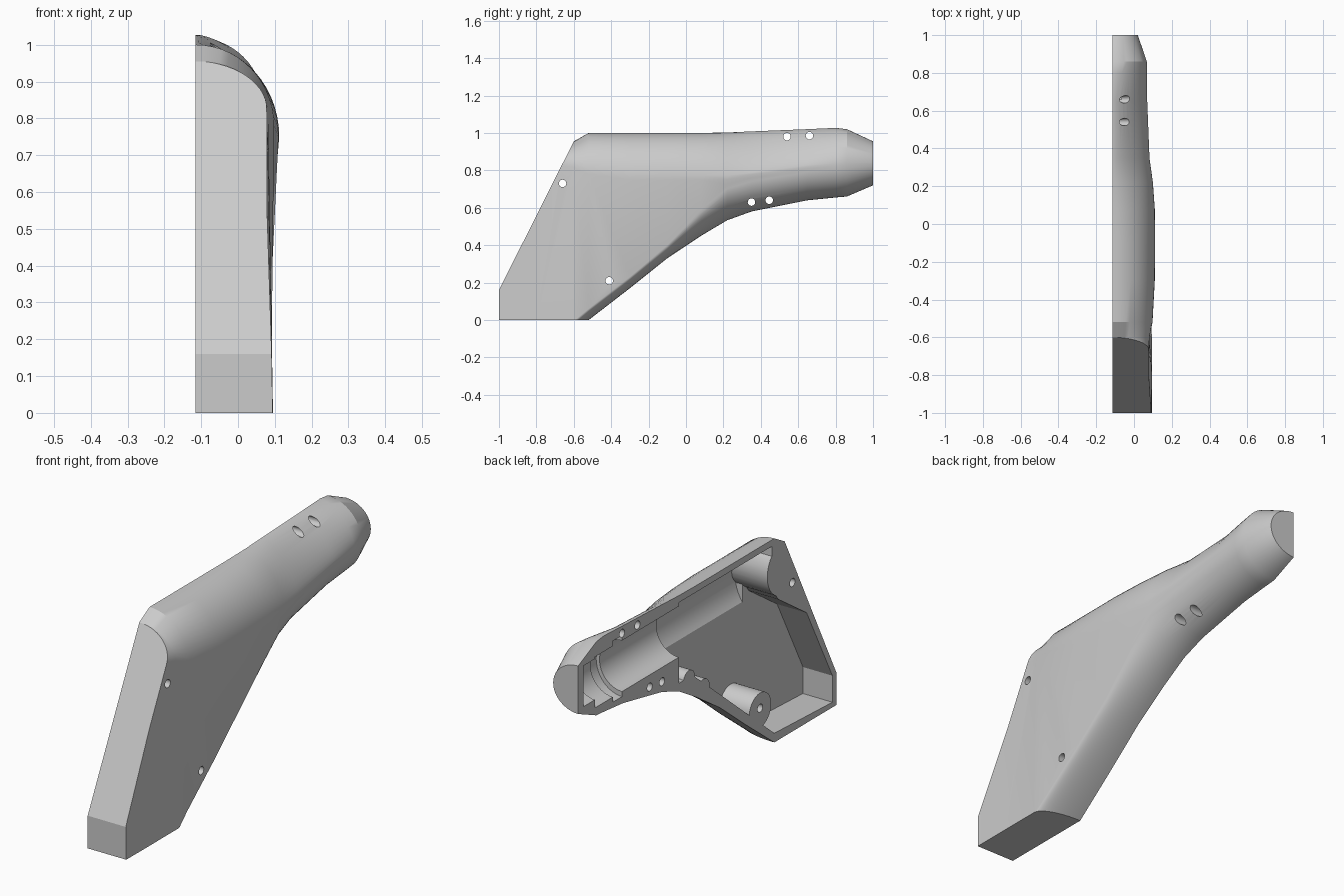
import bpy, bmesh, math
from mathutils import Vector

cube = bpy.data.objects.get("Cube")
if cube:
    bpy.data.objects.remove(cube, do_unlink=True)

RIM = -0.115  # flat open side

grey = bpy.data.materials.new("light_grey")
grey.use_nodes = True
colour = (0.6, 0.6, 0.6, 1)
grey.diffuse_color = colour
grey.node_tree.nodes["Principled BSDF"].inputs["Base Color"].default_value = colour


def to_object(bm, name):
    bmesh.ops.recalc_face_normals(bm, faces=bm.faces)
    mesh = bpy.data.meshes.new(name)
    bm.to_mesh(mesh)
    bm.free()
    obj = bpy.data.objects.new(name, mesh)
    bpy.context.collection.objects.link(obj)
    mesh.materials.append(grey)
    return obj


def loft(bm, rings):
    rows = [[bm.verts.new(p) for p in ring] for ring in rings]
    for a, b in zip(rows, rows[1:]):
        for i in range(len(a)):
            j = (i + 1) % len(a)
            bm.faces.new((a[i], a[j], b[j], b[i]))
    bm.faces.new(rows[0])
    bm.faces.new(rows[-1][::-1])


def prism(name, outline, x0, x1):
    bm = bmesh.new()
    loft(bm, [[(x, y, z) for y, z in outline] for x in (x0, x1)])
    return to_object(bm, name)


def rod_x(name, y, z, r, x0, x1, sides=32):
    ring = [(y + r * math.cos(t * math.tau / sides), z + r * math.sin(t * math.tau / sides))
            for t in range(sides)]
    return prism(name, ring, x0, x1)


def rod_y(name, z, rx, rz, y0, y1, sides=48):
    bm = bmesh.new()
    loft(bm, [[(RIM + rx * math.cos(t * math.tau / sides), y, z + rz * math.sin(t * math.tau / sides))
               for t in range(sides)] for y in (y0, y1)])
    return to_object(bm, name)


def combine(target, tool, operation):
    mod = target.modifiers.new("cut", "BOOLEAN")
    mod.operation = operation
    mod.solver = "EXACT"
    mod.object = tool
    bpy.context.view_layer.objects.active = target
    bpy.ops.object.modifier_apply(modifier=mod.name)
    bpy.data.objects.remove(tool, do_unlink=True)


# Outer body stations: y, top, bottom, top width, top drop, low width, low drop, top roundness
stations = [
    (-1.05, .955, -.42, .085, .11, .1, .05, 2),
    (-.8, .955, -.22, .070, .11, .1, .05, 2),
    (-.6, .955, -.065, .082, .14, .095, .06, 2),
    (-.52, 1.0, 0, .098, .22, .09, .06, 2),
    (-.3, 1.0, .17, .11, .25, .085, .06, 2),
    (-.1, 1.0, .33, .112, .25, .082, .07, 2),
    (.08, 1.0, .45, .11, .25, .09, .14, 1.9),
    (.22, 1.002, .533, .1, .25, .09, .19, 1.75),
    (.35, 1.008, .58, .082, .23, .078, .18, 1.4),
    (.65, 1.02, .64, .07, .2, .07, .17, 1.4),
    (.8, 1.027, .655, .07, .19, .07, .17, 1.7),
    (.86, 1.02, .66, .068, .18, .068, .17, 2),
    (1.0, .955, .72, .02, .117, .02, .117, 2),
]


def section(y, top, bottom, w, drop, w_low, drop_low, power):
    pts = []
    steps = 14
    for i in range(steps + 1):
        a = i / steps * math.pi / 2
        pts.append((RIM + (w - RIM) * math.sin(a) ** (2 / power), y,
                    top - drop + drop * math.cos(a) ** (2 / power) if i < steps else top - drop))
    for i in range(steps + 1):
        a = i / steps * math.pi / 2
        c = math.cos(a) if i < steps else 0
        pts.append((RIM + (w_low - RIM) * c, y, bottom + drop_low * (1 - math.sin(a)) - i * 1e-5))
    return pts


bm = bmesh.new()
loft(bm, [section(*s) for s in stations])
# Trim the front strap, the toe and the base flat
for point, normal in (((0, -.6, .955), (0, -.795, .4)), ((0, -1, 0), (0, -1, 0)), ((0, 0, 0), (0, 0, -1))):
    cut = bmesh.ops.bisect_plane(bm, geom=bm.verts[:] + bm.edges[:] + bm.faces[:], dist=1e-5,
                                 plane_co=point, plane_no=Vector(normal), clear_outer=True)
    edges = [e for e in cut["geom_cut"] if isinstance(e, bmesh.types.BMEdge)]
    bmesh.ops.contextual_create(bm, geom=edges)
bmesh.ops.remove_doubles(bm, verts=bm.verts, dist=1e-5)
shell = to_object(bm, "grip_half_shell")

# Hollow interior: flat-floored well, deep upper channel, neck bore with a ring groove and narrow tip
well = prism("well_cutter", [(-.97, .025), (-.97, .155), (-.77, .54), (-.55, .69), (-.47, .8), (.215, .8),
                             (.215, .64), (.1, .56), (-.1, .395), (-.52, .045)], -.2, .045)
for z, rx, rz, y0, y1 in ((.77, .198, .198, -.5, .22), (.825, .122, .125, .1, .87),
                          (.825, .14, .15, .66, .73), (.84, .1, .1, .8, .96)):
    combine(well, rod_y("channel", z, rx, rz, y0, y1), "UNION")
# Solid posts left standing in the hollow
for y, z, r in ((-.6, .83, .135), (-.41, .2, .085), (.03, .47, .05), (.14, .56, .045)):
    combine(well, rod_x("post", y, z, r, -.3, .2), "DIFFERENCE")
combine(shell, well, "DIFFERENCE")

# Screw holes through the side
for y, z in ((-.66, .73), (-.41, .21), (.54, .98), (.66, .985), (.35, .63), (.445, .64)):
    combine(shell, rod_x("hole", y, z, .02, -.3, .3, 20), "DIFFERENCE")

bpy.ops.object.select_all(action="DESELECT")
shell.select_set(True)
bpy.context.view_layer.objects.active = shell
bpy.ops.object.shade_smooth_by_angle(angle=math.radians(25))
